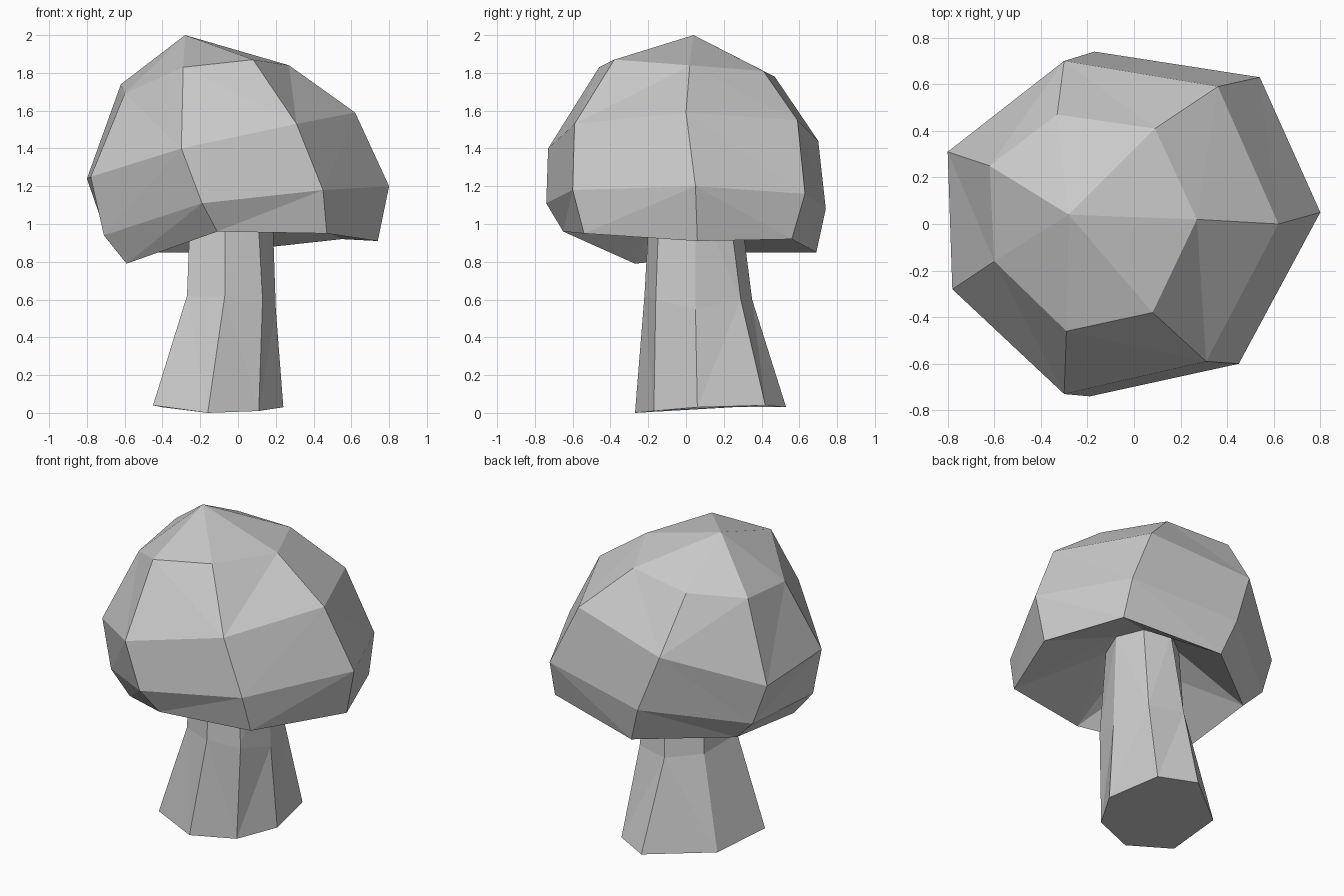
import bpy
import bmesh
from mathutils import Vector

default_cube = bpy.data.objects.get("Cube")
if default_cube:
    bpy.data.objects.remove(default_cube, do_unlink=True)


def make_material(name, colour):
    material = bpy.data.materials.new(name)
    material.use_nodes = True
    material.diffuse_color = colour
    shader = material.node_tree.nodes["Principled BSDF"]
    shader.inputs["Base Color"].default_value = colour
    return material


def loft(name, rings, material, apex=None):
    """Bridge matching rings from bottom to top, closing both ends."""
    bm = bmesh.new()
    loops = [[bm.verts.new(point) for point in ring] for ring in rings]
    sides = []
    for lower, upper in zip(loops, loops[1:]):
        for i in range(len(lower)):
            j = (i + 1) % len(lower)
            sides.append(bm.faces.new((lower[i], lower[j], upper[j], upper[i])))
    bm.faces.new(list(reversed(loops[0])))
    last = loops[-1]
    if apex:
        tip = bm.verts.new(apex)
        for i in range(len(last)):
            bm.faces.new((last[i], last[(i + 1) % len(last)], tip))
    else:
        bm.faces.new(last)
    # Crease the bent side panels along their shorter diagonal
    bmesh.ops.triangulate(bm, faces=sides, quad_method='SHORT_EDGE')
    bmesh.ops.recalc_face_normals(bm, faces=bm.faces[:])
    mesh = bpy.data.meshes.new(name)
    bm.to_mesh(mesh)
    bm.free()
    mesh.materials.append(material)
    part = bpy.data.objects.new(name, mesh)
    bpy.context.collection.objects.link(part)
    return part


def points(*coordinates):
    return [Vector(c) for c in coordinates]


grey = make_material("plain grey", (0.6, 0.6, 0.6, 1))

# Stem: uneven seven-sided foot, narrowing to a waist and a slim neck
foot = points((-.16, -.27, 0), (.11, -.17, .01), (.24, .06, .03),
              (.17, .42, .04), (-.05, .53, .03), (-.4, .25, .03),
              (-.45, -.17, .04))
waist = points((-.07, -.22, .62), (.13, -.16, .6), (.2, .05, .55),
               (.13, .29, .6), (-.09, .35, .6), (-.25, .17, .6),
               (-.27, -.14, .62))
neck = [Vector((x, y, 1.15)) for x, y in
        ((-.07, -.19), (.1, -.14), (.18, .05), (.11, .22),
         (-.05, .28), (-.22, .15), (-.25, -.12))]
loft("stem", [foot, waist, neck], grey)

# Cap: hollow underside, turned-in rim, wide belly, shoulder and crown
rim = points((-.11, -.65, .96), (.47, -.54, .95), (.74, .06, .91),
             (.55, .56, .92), (-.09, .69, .85), (-.58, .31, .85),
             (-.59, -.27, .79))
belly = points((-.19, -.74, 1.11), (.45, -.6, 1.18), (.8, .05, 1.2),
               (.54, .63, 1.16), (-.17, .74, 1.08), (-.71, .33, .98),
               (-.71, -.29, .94))
shoulder = points((-.3, -.73, 1.4), (.31, -.59, 1.53), (.62, 0, 1.59),
                  (.36, .59, 1.55), (-.3, .7, 1.44), (-.8, .31, 1.24),
                  (-.78, -.28, 1.25))
crown = points((-.29, -.46, 1.83), (.08, -.38, 1.87), (.27, .02, 1.84),
               (.09, .41, 1.81), (-.33, .47, 1.78), (-.62, .25, 1.74),
               (-.6, -.16, 1.69))
loft("cap", [neck, rim, belly, shoulder, crown], grey, apex=(-.28, .04, 2))
